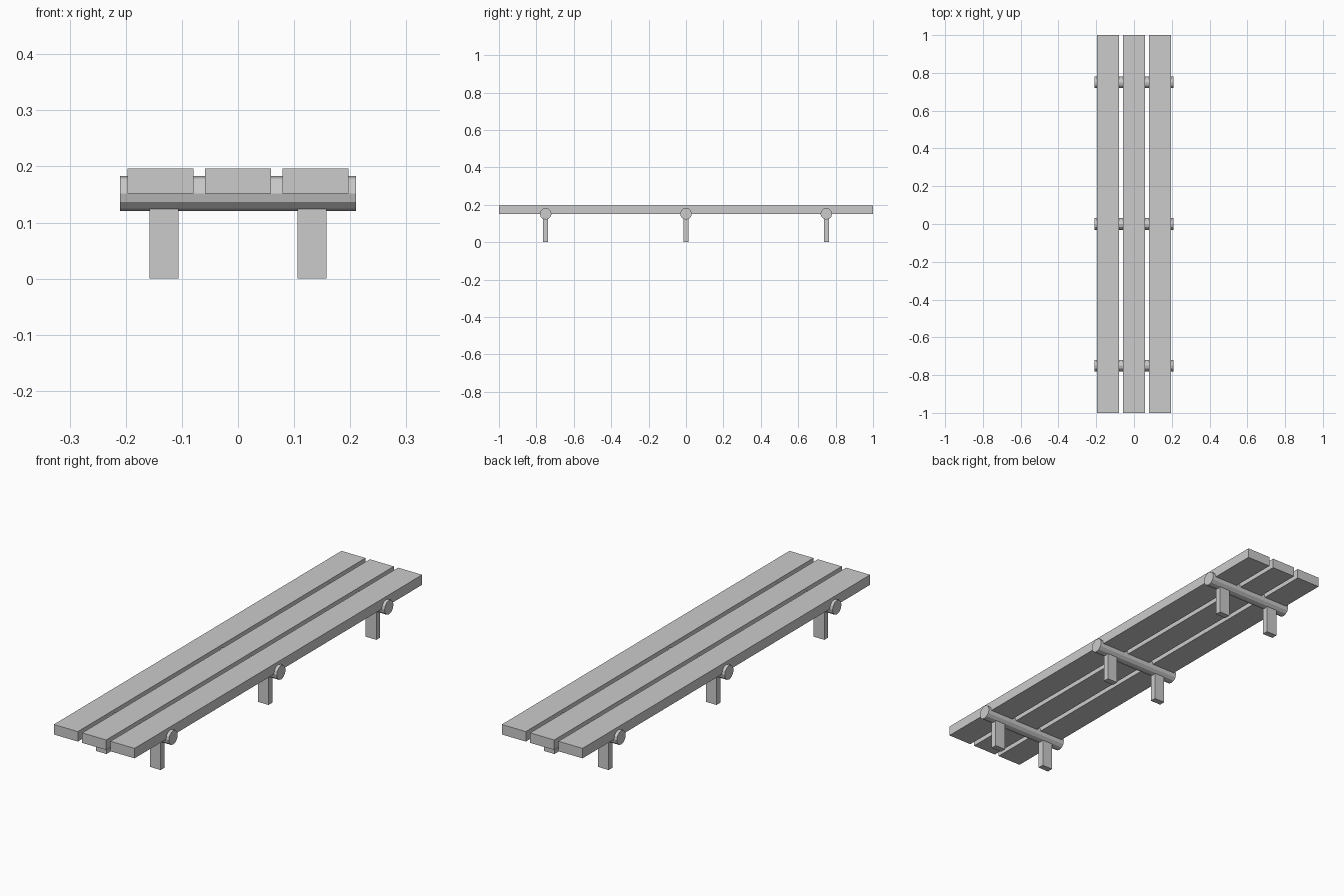
import bpy
import math

if "Cube" in bpy.data.objects:
    bpy.data.objects.remove(bpy.data.objects["Cube"])


def box(name, x, y, z, size):
    bpy.ops.mesh.primitive_cube_add(size=1, location=(x, y, z))
    ob = bpy.context.object
    ob.name = name
    ob.scale = size
    bpy.ops.object.transform_apply(location=False, rotation=False, scale=True)
    return ob


# Three long seat planks
for name, x in (("left", -0.138), ("middle", 0.0), ("right", 0.138)):
    box(f"seat_plank_{name}", x, 0, 0.174, (0.117, 2.0, 0.044))

# Round cross beams, each carried by a pair of flat legs
for pos, y in (("front", -0.75), ("middle", 0.0), ("back", 0.75)):
    bpy.ops.mesh.primitive_cylinder_add(
        vertices=12, radius=0.031, depth=0.42,
        location=(0, y, 0.152), rotation=(0, math.pi / 2, 0))
    bpy.context.object.name = f"cross_beam_{pos}"
    for side, sx in (("left", -1), ("right", 1)):
        box(f"leg_{pos}_{side}", sx * 0.132, y, 0.065, (0.052, 0.027, 0.13))
